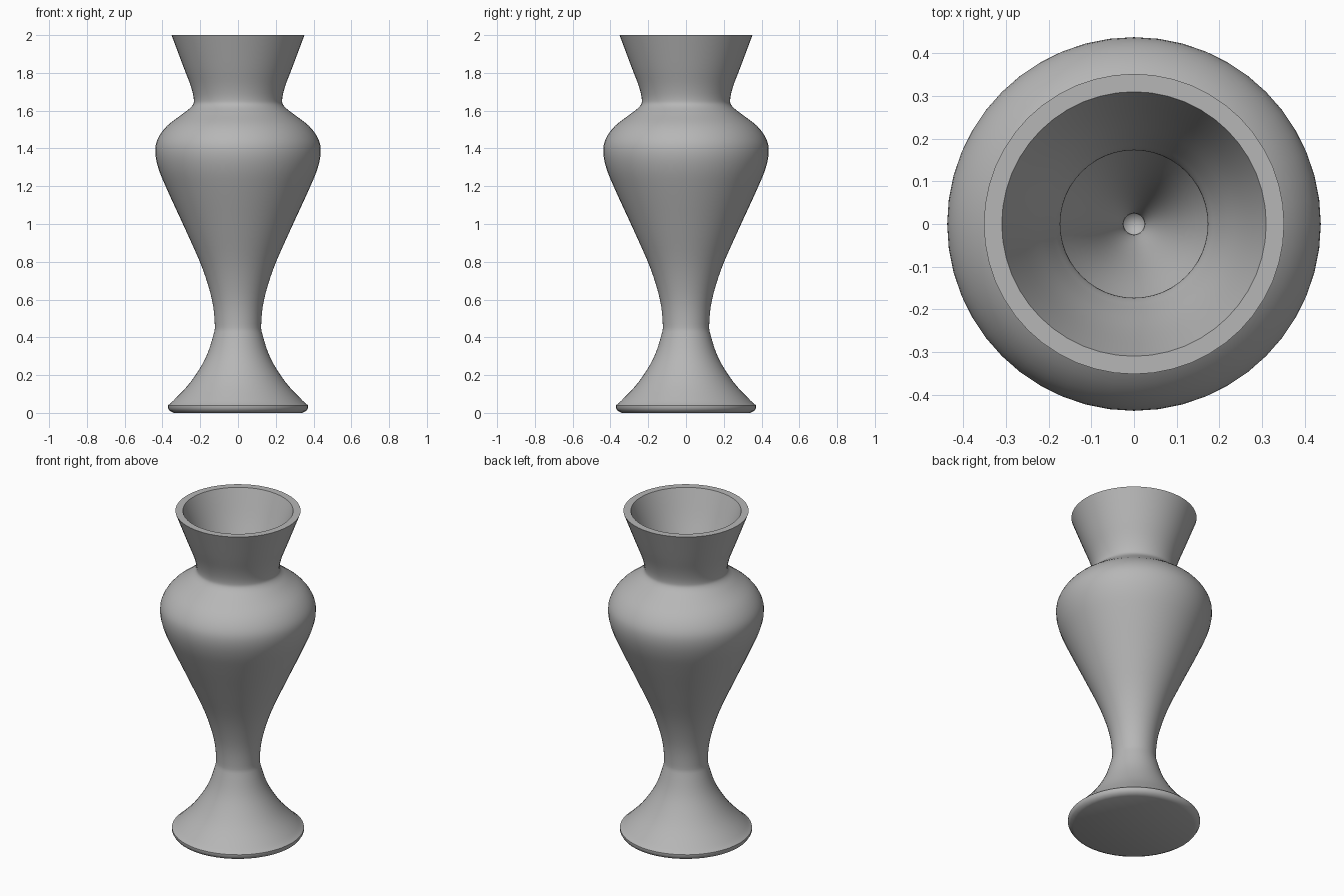
import bpy, bmesh, math
from mathutils import Vector

if "Cube" in bpy.data.objects:
    bpy.data.objects.remove(bpy.data.objects["Cube"])

SIDES = 48
GREY = bpy.data.materials.new("dark_grey")
GREY.diffuse_color = (0.47, 0.47, 0.47, 1)
GREY.use_nodes = True
GREY.node_tree.nodes["Principled BSDF"].inputs["Base Color"].default_value = GREY.diffuse_color


def smooth_path(points, steps=4):
    """Catmull-Rom curve through (radius, height) points."""
    p = [Vector(q) for q in points]
    p = [2 * p[0] - p[1]] + p + [2 * p[-1] - p[-2]]
    out = []
    for a, b, c, d in zip(p, p[1:], p[2:], p[3:]):
        for i in range(steps):
            t = i / steps
            out.append(0.5 * (2 * b + (c - a) * t + (2 * a - 5 * b + 4 * c - d) * t * t
                              + (3 * b - a - 3 * c + d) * t ** 3))
    return out + [p[-2]]


def lathe(name, profile):
    """Revolve a profile around z, closing both ends on the axis."""
    bm = bmesh.new()
    rings = []
    for r, z in profile:
        n = SIDES if r > 1e-5 else 1
        rings.append([bm.verts.new((r * math.cos(2 * math.pi * i / SIDES),
                                    r * math.sin(2 * math.pi * i / SIDES), z)) for i in range(n)])
    for lo, hi in zip(rings, rings[1:]):
        for i in range(SIDES):
            j = (i + 1) % SIDES
            quad = [lo[i % len(lo)], lo[j % len(lo)], hi[j % len(hi)], hi[i % len(hi)]]
            bm.faces.new(list(dict.fromkeys(quad)))
    bmesh.ops.recalc_face_normals(bm, faces=bm.faces)
    mesh = bpy.data.meshes.new(name)
    bm.to_mesh(mesh)
    bm.free()
    mesh.materials.append(GREY)
    obj = bpy.data.objects.new(name, mesh)
    bpy.context.collection.objects.link(obj)
    bpy.context.view_layer.objects.active = obj
    obj.select_set(True)
    bpy.ops.object.shade_smooth_by_angle(angle=math.radians(35))
    return obj


# Underside and rounded foot edge
foot = [(0, 0), (0.34, 0), (0.361, 0.01), (0.371, 0.026)]

# Outer wall: foot flare, stem, body, shoulder, neck, flared mouth
outer = smooth_path([(0.371, 0.04), (0.34, 0.067), (0.25, 0.165), (0.172, 0.29), (0.131, 0.41),
                     (0.123, 0.47), (0.138, 0.6), (0.19, 0.77), (0.278, 0.97), (0.37, 1.17),
                     (0.42, 1.29), (0.438, 1.38), (0.425, 1.45), (0.375, 1.52), (0.29, 1.585),
                     (0.243, 1.625), (0.234, 1.66), (0.25, 1.73), (0.29, 1.835), (0.352, 2.0)])

# Inner wall from the rim down through the tight stem to the tip of the cavity
inner = smooth_path([(0.31, 2.0), (0.25, 1.84), (0.195, 1.71), (0.173, 1.64), (0.215, 1.58),
                     (0.32, 1.5), (0.38, 1.4), (0.36, 1.29), (0.31, 1.18), (0.215, 0.97),
                     (0.125, 0.77), (0.06, 0.58), (0.026, 0.47), (0.03, 0.42)]) + [(0, 0.38)]

lathe("vase", foot + outer + inner)
